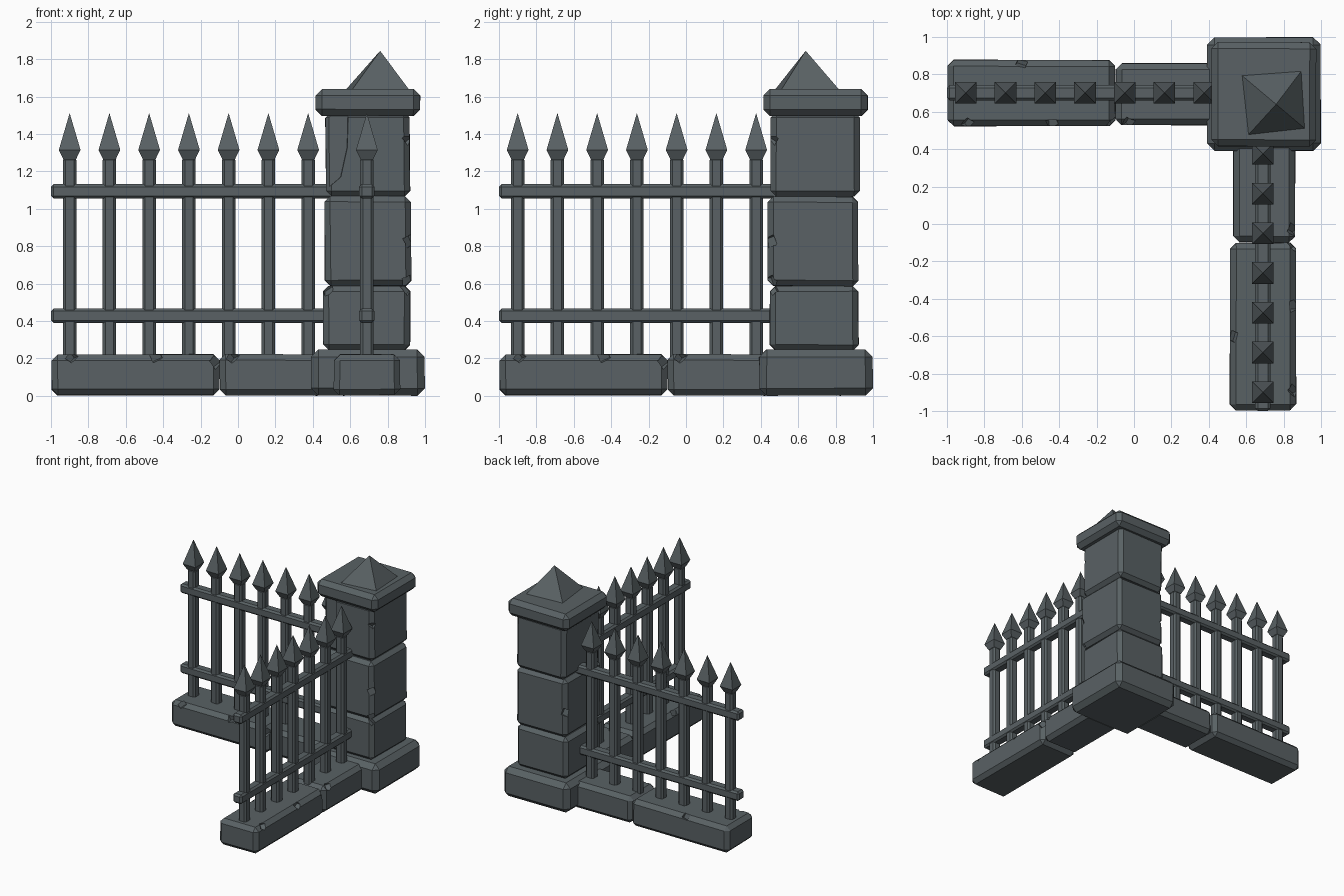
import bpy, bmesh, random
from math import radians, pi
from mathutils import Matrix, Vector, Euler

random.seed(4)
if "Cube" in bpy.data.objects:
    bpy.data.objects.remove(bpy.data.objects["Cube"])

# One slate colour for stone and iron
slate = bpy.data.materials.new("slate_grey")
slate.use_nodes = True
COLOUR = (0.1, 0.12, 0.128, 1)
slate.diffuse_color = COLOUR
bsdf = slate.node_tree.nodes["Principled BSDF"]
bsdf.inputs["Base Color"].default_value = COLOUR
bsdf.inputs["Roughness"].default_value = 0.9

CENTRE = Vector((0.695, 0.695, 0))
TURN = Matrix.Translation(CENTRE) @ Matrix.Rotation(pi / 2, 4, 'Z') @ Matrix.Translation(-CENTRE)


def make(name, bm):
    bmesh.ops.recalc_face_normals(bm, faces=bm.faces)
    mesh = bpy.data.meshes.new(name)
    bm.to_mesh(mesh)
    bm.free()
    mesh.materials.append(slate)
    ob = bpy.data.objects.new(name, mesh)
    bpy.context.collection.objects.link(ob)
    return ob


def add_box(bm, lo, hi, bevel, jitter=0.0, edge_filter=None):
    """Chamfered box whose corners may be nudged inward."""
    lo, hi = Vector(lo), Vector(hi)
    mid = (lo + hi) / 2
    size = hi - lo
    verts = bmesh.ops.create_cube(bm, size=1)["verts"]
    for v in verts:
        v.co = Vector([mid[i] + v.co[i] * (size[i] - 2 * random.uniform(0, jitter)) for i in range(3)])
    edges = {e for v in verts for e in v.link_edges}
    if edge_filter:
        edges = [e for e in edges if edge_filter(e)]
    bmesh.ops.bevel(bm, geom=list(edges), offset=bevel, segments=1, affect='EDGES')


def cut(ob, cutter):
    """Subtract the cutter from the object, then discard it."""
    mod = ob.modifiers.new("chips", 'BOOLEAN')
    mod.object, mod.operation, mod.solver = cutter, 'DIFFERENCE', 'EXACT'
    bpy.context.view_layer.update()
    deps = bpy.context.evaluated_depsgraph_get()
    mesh = bpy.data.meshes.new_from_object(ob.evaluated_get(deps))
    ob.modifiers.clear()
    ob.data = mesh
    bpy.data.objects.remove(cutter)


def stone(name, lo, hi, bevel=0.03, jitter=0.007, chips=()):
    bm = bmesh.new()
    add_box(bm, lo, hi, bevel, jitter)
    ob = make(name, bm)
    if chips:
        bm = bmesh.new()
        for p in chips:
            spin = Euler([random.uniform(0.3, 1.2) for _ in range(3)]).to_matrix().to_4x4()
            bmesh.ops.create_cube(bm, size=0.055, matrix=Matrix.Translation(p) @ spin)
        cut(ob, make("chip_cutter", bm))
    return ob


# Corner pillar
stone("pillar_base", (0.39, 0.39, 0), (1, 1, 0.25), 0.04, 0.003)
stone("pillar_lower_block", (0.45, 0.445, 0.24), (0.925, 0.925, 0.59),
      chips=[(0.91, 0.46, 0.575), (0.47, 0.46, 0.575)])
stone("pillar_middle_block", (0.46, 0.435, 0.585), (0.928, 0.925, 1.07),
      chips=[(0.925, 0.445, 0.83), (0.91, 0.45, 0.61), (0.47, 0.91, 0.8)])
top_block = stone("pillar_top_block", (0.465, 0.45, 1.065), (0.922, 0.93, 1.52),
                  chips=[(0.92, 0.455, 1.37)])
stone("pillar_cap", (0.413, 0.413, 1.495), (0.975, 0.975, 1.642), 0.035, 0.004)

# Flaked-off corner on the front of the top block
bm = bmesh.new()
outline = [(0.40, 1.54), (0.60, 1.54), (0.595, 1.33), (0.56, 1.17), (0.49, 1.11), (0.40, 1.11)]
front = bm.faces.new([bm.verts.new((x, 0.40, z)) for x, z in outline])
back = bmesh.ops.extrude_face_region(bm, geom=[front])["geom"]
for v in back:
    if isinstance(v, bmesh.types.BMVert):
        v.co.y = 0.463
        v.co.x -= 0.012
cut(top_block, make("flake_cutter", bm))

# Slightly twisted pyramid on the cap
bm = bmesh.new()
ring = [bm.verts.new((x, y, 1.63)) for x, y in
        [(0.605, 0.47), (0.92, 0.505), (0.90, 0.825), (0.57, 0.80)]]
apex = bm.verts.new((0.76, 0.64, 1.845))
bm.faces.new(ring)
for i in range(4):
    bm.faces.new((ring[i], ring[(i + 1) % 4], apex))
make("pillar_pyramid", bm)

# Left wing: footing stones
wing = [
    stone("long_footing", (-1, 0.52, 0), (-0.097, 0.88, 0.225), 0.032, 0.005,
          [(-0.60, 0.87, 0.22), (-0.44, 0.53, 0.215), (-0.89, 0.53, 0.215), (-0.115, 0.535, 0.18)]),
    stone("short_footing", (-0.1, 0.525, 0), (0.46, 0.862, 0.225), 0.032, 0.005,
          [(-0.03, 0.535, 0.215)]),
]

# Left wing: rails
for name, z in (("lower_rail", 0.39), ("upper_rail", 1.055)):
    bm = bmesh.new()
    add_box(bm, (-1, 0.66, z), (0.52, 0.742, z + 0.077), 0.014)
    wing.append(make(name, bm))

# Left wing: bars with spear heads
bars, heads = bmesh.new(), bmesh.new()
for i in range(7):
    x, y = -0.9 + 0.2125 * i, 0.701
    add_box(bars, (x - 0.036, y - 0.036, 0.19), (x + 0.036, y + 0.036, 1.275), 0.014)
    for r1, r2, z1, z2 in ((0.034, 0.058, 1.265, 1.315), (0.058, 0.0, 1.315, 1.512)):
        place = Matrix.Translation((x, y, (z1 + z2) / 2)) @ Matrix.Rotation(radians(45), 4, 'Z')
        bmesh.ops.create_cone(heads, cap_ends=False, segments=4, radius1=r1 * 2 ** 0.5,
                              radius2=r2 * 2 ** 0.5, depth=z2 - z1, matrix=place)
bmesh.ops.remove_doubles(heads, verts=heads.verts, dist=0.0005)
wing += [make("fence_bars", bars), make("spear_heads", heads)]

# Front wing: the same parts turned a quarter about the pillar
for part in wing:
    twin = bpy.data.objects.new("front_" + part.name, part.data)
    bpy.context.collection.objects.link(twin)
    twin.matrix_world = TURN
    part.name = "left_" + part.name
